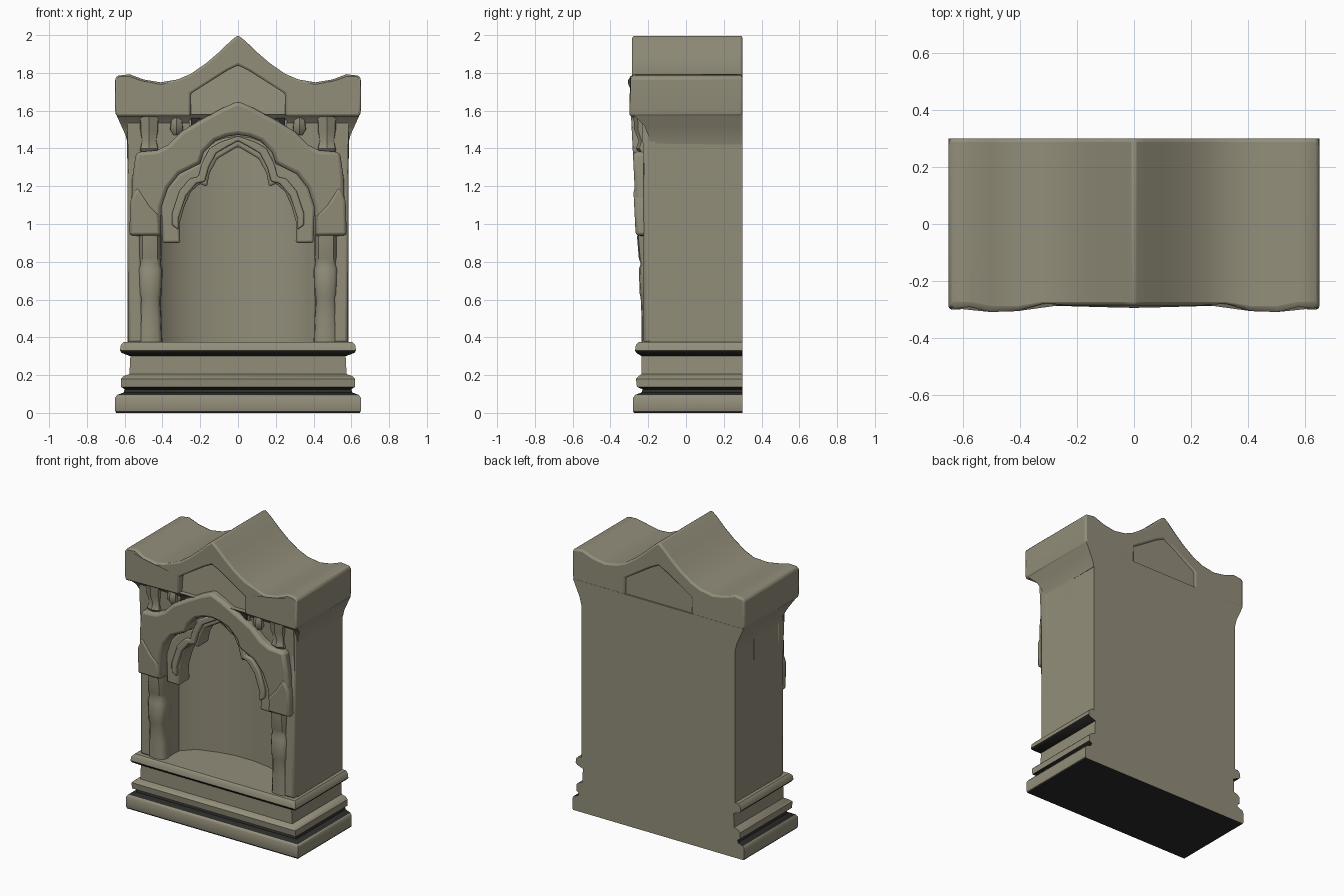
import bpy, bmesh, math

cube = bpy.data.objects.get("Cube")
if cube:
    bpy.data.objects.remove(cube, do_unlink=True)


def material(name, colour):
    mat = bpy.data.materials.new(name)
    mat.use_nodes = True
    mat.diffuse_color = colour
    bsdf = mat.node_tree.nodes["Principled BSDF"]
    bsdf.inputs["Base Color"].default_value = colour
    bsdf.inputs["Roughness"].default_value = 0.9
    return mat


stone = material("weathered_stone", (0.29, 0.27, 0.195, 1))
soot = material("blackened_stone", (0.025, 0.025, 0.023, 1))
BACK = 0.3
parts = []


def finish(name, bm, bevel=0.0, dark=None):
    """Make the object; dark is a rule choosing the blackened faces."""
    bmesh.ops.recalc_face_normals(bm, faces=bm.faces)
    bm.normal_update()
    for face in bm.faces:
        face.material_index = int(bool(dark and dark(face)))
    mesh = bpy.data.meshes.new(name)
    bm.to_mesh(mesh)
    bm.free()
    mesh.materials.append(stone)
    if dark:
        mesh.materials.append(soot)
    obj = bpy.data.objects.new(name, mesh)
    bpy.context.collection.objects.link(obj)
    if bevel:
        mod = obj.modifiers.new("worn_edges", "BEVEL")
        mod.width, mod.segments, mod.limit_method = bevel, 2, "ANGLE"
    parts.append(obj)


def loft(name, rings, bevel=0.0, dark=None):
    """Join equal-length rings of points into a closed solid."""
    bm = bmesh.new()
    rows = [[bm.verts.new(p) for p in ring] for ring in rings]
    n = len(rows[0])
    for a, b in zip(rows, rows[1:]):
        for i in range(n):
            j = (i + 1) % n
            bm.faces.new((a[i], a[j], b[j], b[i]))
    bm.faces.new(rows[0])
    bm.faces.new(rows[-1])
    finish(name, bm, bevel, dark)


def prism(name, outline, front, back, bevel=0.0, dark=None):
    """Extrude an x-z outline in depth; front may depend on x and z."""
    depth = front if callable(front) else lambda x, z: front
    loft(name, [[(x, depth(x, z), z) for x, z in outline],
                [(x, back, z) for x, z in outline]], bevel, dark)


def mirror(half):
    """Half outline from the outside to the middle, mirrored across x = 0."""
    return half + [(-x, z) for x, z in reversed(half) if x > 0]


def steps(name, levels, dark=None):
    """Stack of rectangles given as height, half width, front."""
    loft(name, [[(-w, f, z), (w, f, z), (w, BACK, z), (-w, BACK, z)]
                for z, w, f in levels], dark=dark)


def lean(base):
    return lambda x, z: base - 0.05 * (z - 0.95)


def sooty(face):
    """Undersides of the plinth and its deep lower groove, not the back."""
    height = face.calc_center_median().z
    return face.normal.y < .9 and (face.normal.z < -.35 or .1 < height < .128)


# Moulded plinth
steps("plinth", [(0, .645, -.275), (.01, .65, -.28), (.08, .65, -.28), (.095, .64, -.27),
                 (.108, .605, -.235), (.125, .60, -.23), (.138, .62, -.26), (.18, .62, -.265),
                 (.195, .605, -.25), (.205, .575, -.235), (.30, .57, -.235),
                 (.317, .615, -.262), (.33, .625, -.27), (.36, .62, -.265), (.375, .605, -.25)], sooty)

# Walls with a shallow polygonal niche
plan = mirror([(.58, BACK), (.585, -.19), (.41, -.19), (.405, -.06), (.33, .02), (.19, .065), (.07, .085)])
loft("niche_walls", [[(x, y, z) for x, y in plan] for z in (.36, 1.5)])

# Wide arch opening and the wall above it
arch = [(.41, .93), (.405, 1.09), (.37, 1.19), (.31, 1.265), (.2, 1.32), (.18, 1.38),
        (.12, 1.44), (.06, 1.463), (0, 1.472)]
prism("spandrel_wall", mirror(arch) + [(-.58, .93), (-.585, 1.6), (.585, 1.6), (.58, .93)],
      lean(-.205), .1)

# Raised hood moulding spreading over the arch and spandrels
hood = [(0, 1.65), (.08, 1.615), (.2, 1.55), (.3, 1.49), (.37, 1.42), (.43, 1.39),
        (.54, 1.38), (.56, 1.24), (.565, 1.05), (.575, .94)]
prism("arch_hood", mirror(arch) + [(-x, z) for x, z in reversed(hood)] + hood[1:],
      lean(-.26), -.15, .02)

# Recessed trefoil order with cusps and hanging ends
trefoil = [(.40, .9), (.305, .9), (.31, 1.0), (.285, 1.09), (.25, 1.17), (.2, 1.215), (.165, 1.195),
           (.15, 1.27), (.11, 1.345), (.05, 1.38), (0, 1.41)]
prism("trefoil_arch", mirror(trefoil) + [(-x, z) for x, z in arch[1:]] + arch[1:-1][::-1],
      -.2, -.08, .012)
inner = [(.315, .97), (.315, 1.03), (.275, 1.15), (.22, 1.215), (.175, 1.225), (.155, 1.3),
         (.115, 1.375), (.055, 1.41), (0, 1.44)]
ridge = [(x + (.035 if x else 0), z + .025) for x, z in inner]
prism("trefoil_ridge", mirror(inner) + [(-x, z) for x, z in ridge] + ridge[:-1][::-1],
      -.222, -.15, .008)


def column(name, side, x, profile, sides=12):
    """Worn column whose rings follow height, half width and front."""
    turn = [2 * math.pi * i / sides for i in range(sides)]
    squared = lambda v, power: math.copysign(abs(v) ** power, v)
    loft(name, [[(side * (x + r * squared(math.cos(t), .6)),
                  -.18 + (front + .18) * squared(math.sin(t), .7), z) for t in turn]
                for z, r, front in profile])


for side, tag in ((1, "left"), (-1, "right")):
    # Column shaft of worn drums, outer strip, and block under the arch
    column("column_" + tag, side, .465,
           [(.37, .065, -.235), (.5, .06, -.235), (.61, .055, -.24), (.63, .062, -.245),
            (.76, .065, -.25), (.79, .057, -.24), (.82, .06, -.25), (.94, .06, -.26)])
    prism("outer_strip_" + tag, [(side * x, z) for x, z in
          ((.50, .37), (.582, .37), (.587, 1.5), (.53, 1.5))], -.225, -.15, .015)
    prism("springer_" + tag, [(side * x, z) for x, z in
          ((.41, .94), (.575, .94), (.57, 1.12), (.535, 1.2), (.47, 1.1), (.42, 1.05))],
          lean(-.267), -.15, .015)
    # Small carved capital and knob below the cornice
    column("capital_shaft_" + tag, side, .47,
           [(1.37, .055, -.24), (1.4, .055, -.265), (1.44, .045, -.25),
            (1.5, .055, -.275), (1.54, .055, -.275), (1.58, .07, -.285)], 8)
    column("carved_knob_" + tag, side, .325,
           [(1.47, .02, -.25), (1.5, .04, -.275), (1.54, .035, -.275), (1.58, .03, -.26)], 8)
    # Blackened hollow at the foot of the gable
    prism("sooty_hollow_" + tag, [(side * x, z) for x, z in
          ((.25, 1.515), (.25, 1.56), (.185, 1.57))], -.262, -.254, dark=lambda face: True)

# Flared neck carrying the cornice
steps("cornice_neck", [(1.42, .583, -.19), (1.47, .595, -.2), (1.52, .618, -.22), (1.58, .645, -.28)])

# Roof cornice with a swept gable top, open below the gable
top = [(.645, 1.57), (.65, 1.6), (.65, 1.775), (.635, 1.785), (.575, 1.793), (.5, 1.765), (.41, 1.75),
       (.32, 1.765), (.25, 1.795), (.17, 1.85), (.1, 1.91), (.04, 1.968), (0, 2.0)]
under = [(0, 1.84), (.06, 1.81), (.25, 1.69), (.25, 1.57)]
prism("gable_cornice", mirror(top) + [(-x, z) for x, z in reversed(under)] + under[1:],
      lambda x, z: -.285 - .015 * (abs(x) > .4 and z < 1.78), BACK, .012)

# Sloping panel under the gable
prism("gable_panel", mirror([(.26, 1.51), (.26, 1.7), (0, 1.86)]),
      lambda x, z: -.235 - .1 * (1.7 - z), BACK - .01)

# Smooth shading with crisp edges
bpy.ops.object.select_all(action="DESELECT")
for obj in parts:
    obj.select_set(True)
bpy.context.view_layer.objects.active = parts[0]
bpy.ops.object.shade_smooth_by_angle(angle=math.radians(40))
